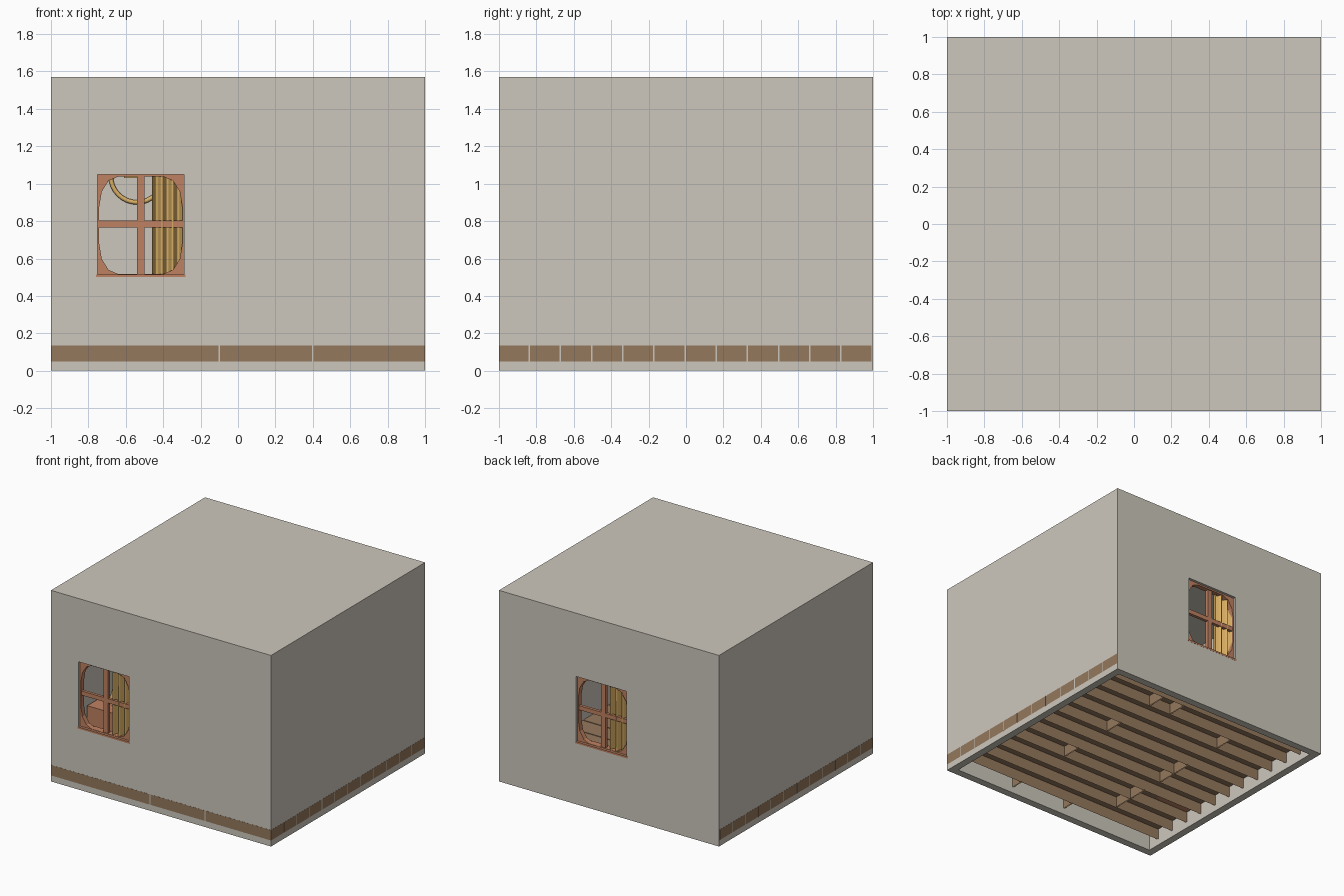
import bpy, bmesh, math
from mathutils import Matrix, Vector

if "Cube" in bpy.data.objects:
    bpy.data.objects.remove(bpy.data.objects["Cube"], do_unlink=True)


def material(name, rgb):
    m = bpy.data.materials.new(name)
    m.use_nodes = True
    m.diffuse_color = (*rgb, 1)
    m.node_tree.nodes["Principled BSDF"].inputs["Base Color"].default_value = (*rgb, 1)
    return m


PLASTER = material("warm grey plaster", (0.61, 0.575, 0.505))
FLOOR = material("floor wood", (0.30, 0.19, 0.11))
TIMBER = material("orange timber", (0.52, 0.22, 0.12))
GOLD = material("gold", (0.70, 0.43, 0.13))

HEIGHT, WALL = 1.57, 0.06


def finish(name, bm, mat, smooth=False):
    bmesh.ops.recalc_face_normals(bm, faces=bm.faces)
    mesh = bpy.data.meshes.new(name)
    bm.to_mesh(mesh)
    bm.free()
    mesh.materials.append(mat)
    ob = bpy.data.objects.new(name, mesh)
    bpy.context.collection.objects.link(ob)
    if smooth:
        mesh.shade_smooth()
    return ob


def add_box(bm, lo, hi):
    lo, hi = Vector(lo), Vector(hi)
    mat = Matrix.Translation((lo + hi) / 2) @ Matrix.Diagonal((*(hi - lo), 1))
    return bmesh.ops.create_cube(bm, size=1, matrix=mat)["verts"]


def box(name, lo, hi, mat):
    bm = bmesh.new()
    add_box(bm, lo, hi)
    return finish(name, bm, mat)


# Window placement: centre x and whether it sits in the back wall
windows = {"front": (-0.52, False), "back": (0.07, True)}
W, Z0, Z1 = 0.23, 0.505, 1.05

# Room shell, hollow and open underneath, with two window holes
shell = box("room_shell", (-1, -1, 0), (1, 1, HEIGHT), PLASTER)
inner = 1 - WALL
cutters = [box("room_cutter", (-inner, -inner, -0.2), (inner, inner, HEIGHT - WALL), PLASTER)]
for side, (cx, back) in windows.items():
    y = 1 if back else -1
    cutters.append(box(side + "_cutter", (cx - W, y - 0.2, Z0), (cx + W, y + 0.2, Z1), PLASTER))
bpy.context.view_layer.objects.active = shell
for cutter in cutters:
    cutter.hide_render = True
    mod = shell.modifiers.new("cut", 'BOOLEAN')
    mod.operation, mod.solver, mod.object = 'DIFFERENCE', 'EXACT', cutter
    bpy.ops.object.modifier_apply(modifier=mod.name)
    bpy.data.objects.remove(cutter, do_unlink=True)

# Floorboards: hollow underneath, with staggered end joints
joints = {0: [-0.1, 0.4], 2: [-0.39], 3: [-0.39], 4: [0.4], 5: [-0.4], 6: [-0.4],
          7: [0.4], 9: [-0.4], 10: [0.2, 0.4]}
bm = bmesh.new()
pitch, gap, edge = 2 / 12, 0.008, 1.001
for row in range(12):
    y = -edge + row * pitch
    ends = [-edge - gap / 2, *joints.get(row, []), edge + gap / 2]
    for a, b in zip(ends, ends[1:]):
        add_box(bm, (a + gap / 2, y, 0.05), (b - gap / 2, y + pitch - gap, 0.135))
bm.normal_update()
bmesh.ops.delete(bm, geom=[f for f in bm.faces if f.normal.z < -0.9], context='FACES')
finish("floorboards", bm, FLOOR)


def window_frame():
    """Square outer edge, rounded opening, and a cross of glazing bars."""
    bm = bmesh.new()
    zc = (Z0 + Z1) / 2
    hz = (Z1 - Z0) / 2
    outer = [(-W, -hz), (W, -hz), (W, hz), (-W, hz)]
    opening, rx, rz = [], 0.10, 0.16
    for quarter, (sx, sz) in enumerate([(1, 1), (-1, 1), (-1, -1), (1, -1)]):
        for step in range(4):
            t = math.pi / 2 * (quarter + step / 3)
            opening.append((sx * (0.222 - rx) + rx * math.cos(t),
                            sz * (0.26 - rz) + rz * math.sin(t)))
    edges = []
    for loop in (outer, opening):
        vs = [bm.verts.new((x, -0.98, zc + z)) for x, z in loop]
        edges += [bm.edges.new((vs[i - 1], vs[i])) for i in range(len(vs))]
    bmesh.ops.triangle_fill(bm, use_beauty=True, edges=edges, normal=(0, -1, 0))
    bmesh.ops.dissolve_limit(bm, angle_limit=0.01, verts=bm.verts, edges=bm.edges)
    ext = bmesh.ops.extrude_face_region(bm, geom=bm.faces[:])["geom"]
    moved = [v for v in ext if isinstance(v, bmesh.types.BMVert)]
    bmesh.ops.translate(bm, verts=moved, vec=(0, 0.04, 0))
    add_box(bm, (-0.02, -0.972, Z0 + 0.01), (0.02, -0.948, Z1 - 0.01))
    add_box(bm, (-0.224, -0.972, 0.767), (0.224, -0.948, 0.802))
    return bm


def curtain():
    """Pleated sheet hanging just behind the glazing bars."""
    bm = bmesh.new()
    n, prev = 36, None
    for i in range(n + 1):
        x = 0.06 + 0.19 * i / n
        y = -0.945 + 0.03 * math.cos(2 * math.pi * (x - 0.085) / 0.057)
        pair = [bm.verts.new((x, y, z)) for z in (0.44, 1.1)]
        if prev:
            bm.faces.new((prev[0], pair[0], pair[1], prev[1]))
        prev = pair
    return bm


# Windows: frame, sill and curtain, turned half round for the back wall
for side, (cx, back) in windows.items():
    sill = bmesh.new()
    add_box(sill, (-W - 0.01, -1.001, 0.5), (W + 0.01, -0.92, 0.515))
    parts = [finish(side + "_window_frame", window_frame(), TIMBER),
             finish(side + "_window_sill", sill, TIMBER),
             finish(side + "_curtain", curtain(), GOLD, smooth=True)]
    for ob in parts:
        ob.location.x = cx
        ob.rotation_euler.z = math.pi if back else 0

# Wall clock: rim and two hands on the inside of the back wall
bpy.ops.mesh.primitive_torus_add(location=(-0.54, 0.93, 1.04), rotation=(math.pi / 2, 0, 0),
                                 major_radius=0.14, minor_radius=0.012,
                                 major_segments=32, minor_segments=8)
rim = bpy.context.object
rim.name = "clock_rim"
rim.data.materials.append(GOLD)
rim.data.shade_smooth()
bm = bmesh.new()
add_box(bm, (-0.61, 0.925, 1.03), (-0.535, 0.935, 1.042))
add_box(bm, (-0.545, 0.925, 1.03), (-0.535, 0.935, 1.13))
finish("clock_hands", bm, GOLD)

# Cabinet by the side wall with a small lamp on it
box("cabinet", (-0.93, -0.63, 0.135), (-0.63, -0.42, 0.50), TIMBER)


def cone(name, r1, r2, z, depth, mat):
    bm = bmesh.new()
    bmesh.ops.create_cone(bm, cap_ends=True, segments=16, radius1=r1, radius2=r2, depth=depth,
                          matrix=Matrix.Translation((-0.77, -0.49, z + depth / 2)))
    finish(name, bm, mat)


cone("lamp_base", 0.035, 0.02, 0.50, 0.04, PLASTER)
cone("lamp_shade", 0.045, 0.025, 0.55, 0.07, GOLD)
cone("lamp_stem", 0.008, 0.008, 0.53, 0.03, GOLD)
